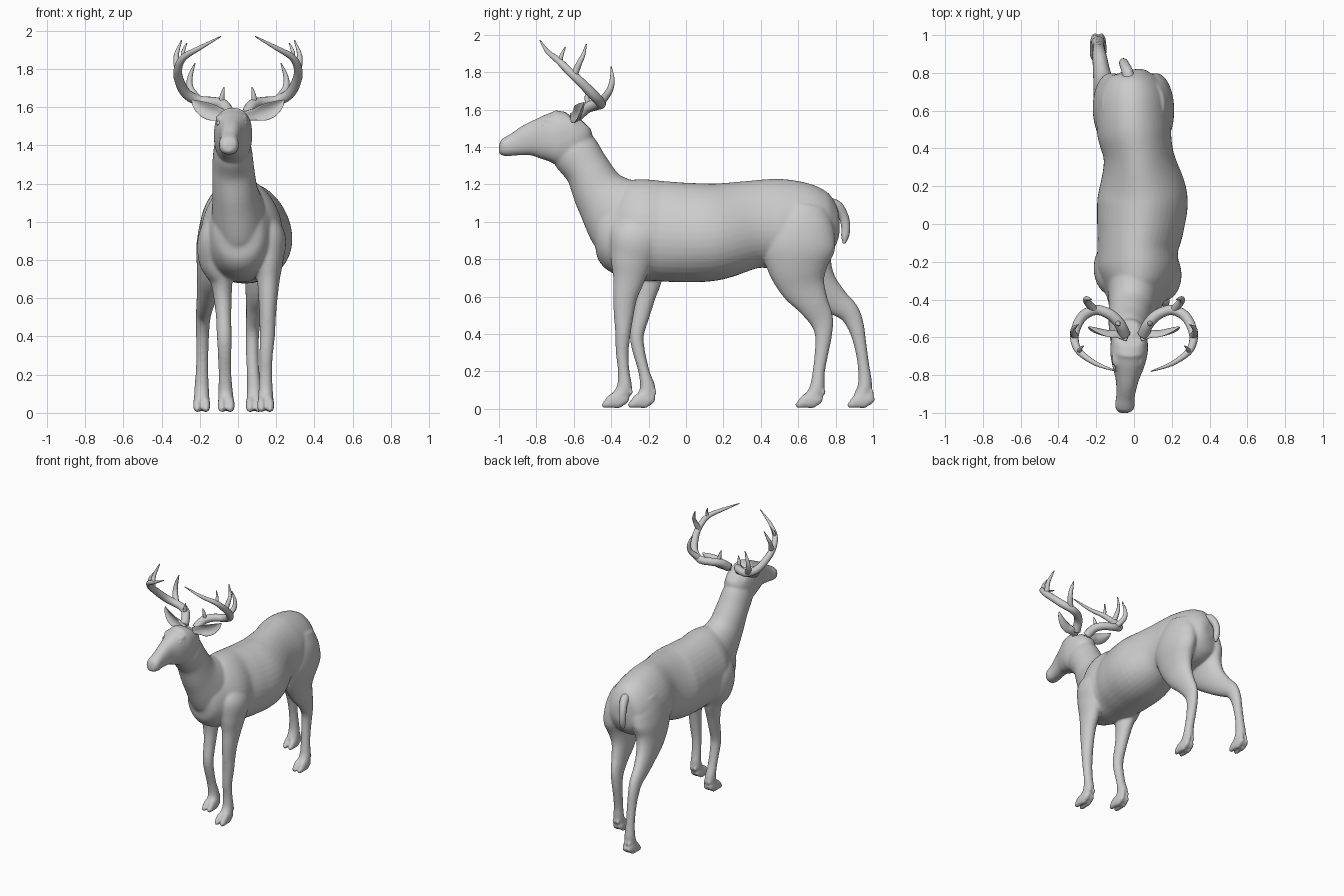
import bpy, bmesh, math
from mathutils import Vector

X = Vector((1, 0, 0))


def spline(keys, steps):
    """Catmull-Rom interpolation of (x, y, z, side radius, depth radius) keys."""
    out = []
    for i in range(len(keys) - 1):
        p0, p1 = keys[max(i - 1, 0)], keys[i]
        p2, p3 = keys[i + 1], keys[min(i + 2, len(keys) - 1)]
        for s in range(steps):
            t = s / steps
            out.append([0.5 * (2 * b + (c - a) * t + (2 * a - 5 * b + 4 * c - d) * t * t
                               + (3 * b - a - 3 * c + d) * t ** 3)
                        for a, b, c, d in zip(p0, p1, p2, p3)])
    out.append(list(keys[-1]))
    return out


def tube(bm, keys, side=X, sides=40, steps=6, cup=0.0, taper=0.0, box=1.0):
    """Closed oval loft along a path; cup bends edges forward, taper narrows the top, box squares it."""
    pts = spline([k if len(k) == 5 else (*k, k[3]) for k in keys], steps)
    rings = []
    for i, p in enumerate(pts):
        tan = (Vector(pts[min(i + 1, len(pts) - 1)][:3]) - Vector(pts[max(i - 1, 0)][:3])).normalized()
        u = (side - tan * side.dot(tan)).normalized()
        n = tan.cross(u)
        ring = []
        for k in range(sides):
            a = 2 * math.pi * k / sides
            c, s = (math.copysign(abs(f(a)) ** box, f(a)) for f in (math.cos, math.sin))
            co = Vector(p[:3]) + u * p[3] * c * (1 - taper * s) + n * (p[4] * s + cup * p[3] * c * c)
            co.z = max(co.z, 0.003)
            ring.append(bm.verts.new(co))
        rings.append(ring)
    for a, b in zip(rings, rings[1:]):
        for k in range(sides):
            bm.faces.new((a[k], a[(k + 1) % sides], b[(k + 1) % sides], b[k]))
    bm.faces.new(rings[0][::-1])
    bm.faces.new(rings[-1])


def ball(bm, co, scale):
    v = bmesh.ops.create_uvsphere(bm, u_segments=16, v_segments=10, radius=1)["verts"]
    for q in v:
        q.co = Vector(a * b for a, b in zip(q.co, scale)) + Vector(co)


def finish(bm, name, mirror=False):
    bmesh.ops.recalc_face_normals(bm, faces=bm.faces[:])
    for f in bm.faces:
        f.smooth = True
    me = bpy.data.meshes.new(name)
    bm.to_mesh(me)
    bm.free()
    ob = bpy.data.objects.new(name, me)
    bpy.context.collection.objects.link(ob)
    if mirror:
        m = ob.modifiers.new("mirror", "MIRROR")
        m.use_mirror_merge = False
    return ob


# torso, rump to chest
torso = [(-.02, .815, .985, .04, .06), (-.017, .795, .985, .1, .12), (-.015, .75, .985, .15, .178),
         (-.01, .66, .985, .185, .218), (.0, .5, .99, .195, .24), (.025, .35, .985, .185, .235),
         (.045, .15, .947, .235, .26), (.035, 0, .943, .23, .266), (.02, -.13, .95, .212, .268),
         (.02, -.25, .96, .212, .268), (.01, -.36, .97, .165, .245), (0, -.45, .99, .12, .16),
         (-.005, -.505, .995, .05, .07)]
# neck, withers to skull
neck = [(.01, -.26, .98, .15, .22), (.005, -.34, 1.03, .145, .22), (-.014, -.455, 1.15, .12, .15),
        (-.025, -.525, 1.275, .11, .122), (-.028, -.595, 1.375, .1, .128), (-.03, -.65, 1.44, .08, .1)]
# head, nape to nose
head = [(-.02, -.545, 1.53, .04, .045), (-.022, -.58, 1.495, .085, .11), (-.026, -.66, 1.455, .1, .15),
        (-.03, -.74, 1.449, .088, .126), (-.037, -.83, 1.44, .06, .09), (-.045, -.91, 1.416, .049, .063),
        (-.048, -.955, 1.402, .052, .052), (-.05, -.985, 1.395, .044, .042), (-.05, -1.0, 1.395, .024, .024)]
# legs, top to pastern
front_right = [(.105, -.25, 1.04, .06, .1), (.15, -.265, .92, .098, .14), (.158, -.29, .8, .08, .115),
               (.159, -.305, .7, .06, .087), (.157, -.325, .6, .05, .066), (.155, -.333, .5, .043, .053),
               (.153, -.337, .4, .04, .041), (.147, -.341, .3, .035, .034), (.145, -.333, .2, .034, .031),
               (.145, -.33, .11, .038, .042), (.145, -.36, .055, .042, .045)]
front_left = [(-.08, -.22, 1.04, .06, .1), (-.122, -.235, .92, .085, .14), (-.13, -.225, .8, .075, .11),
              (-.09, -.21, .7, .058, .085), (-.08, -.22, .6, .047, .058), (-.075, -.24, .5, .04, .046),
              (-.072, -.262, .4, .039, .038), (-.07, -.255, .32, .036, .034), (-.068, -.225, .2, .034, .03),
              (-.065, -.205, .11, .038, .042), (-.062, -.222, .055, .042, .045)]
hind_right = [(.08, .63, 1.08, .08, .13), (.1, .615, .98, .1, .18), (.118, .6, .87, .095, .198),
              (.112, .6, .76, .08, .165), (.1, .625, .66, .062, .125), (.09, .68, .56, .048, .085),
              (.08, .722, .48, .038, .066), (.075, .735, .4, .035, .047), (.075, .725, .3, .033, .037),
              (.08, .71, .2, .033, .033), (.085, .7, .11, .038, .04), (.085, .675, .055, .042, .045)]
hind_left = [(-.09, .63, 1.08, .08, .13), (-.105, .615, .98, .095, .18), (-.128, .61, .87, .09, .19),
             (-.14, .64, .76, .076, .155), (-.155, .71, .66, .06, .105), (-.17, .795, .58, .047, .076),
             (-.18, .868, .52, .04, .058), (-.185, .905, .45, .036, .046), (-.186, .928, .36, .033, .035),
             (-.188, .948, .24, .032, .031), (-.19, .957, .13, .038, .038), (-.19, .938, .06, .042, .045)]
legs = [front_right, front_left, hind_right, hind_left]

# body: overlapping lofts fused into one smooth skin
bm = bmesh.new()
tube(bm, torso, taper=.13)
tube(bm, neck)
tube(bm, head, box=.85)
for leg in legs:
    tube(bm, leg)
for s in (-1, 1):
    ball(bm, (-.033 + s * .06, -.715, 1.54), (.026, .045, .022))  # brow
    ball(bm, (-.05 + s * .03, -.965, 1.412), (.02, .022, .02))  # nostril wing
# cloven hooves with dewclaws, fused to the legs
for leg, toe in zip(legs, (-.448, -.308, .588, .865)):
    x, y = leg[-1][0], toe
    for s in (-1, 1):
        tube(bm, [(x + s * .016, y + .13, .03, .014, .02), (x + s * .019, y + .11, .045, .022, .042),
                  (x + s * .022, y + .06, .043, .023, .042), (x + s * .023, y + .02, .024, .019, .022),
                  (x + s * .02, y, .014, .01, .011)], sides=16)
        ball(bm, (x + s * .018, leg[-2][1] + .035, .09), (.011, .014, .018))
body = finish(bm, "body")
rm = body.modifiers.new("fuse", "REMESH")
rm.mode = "VOXEL"
rm.voxel_size = 0.008
rm.use_smooth_shade = True
sm = body.modifiers.new("soften", "SMOOTH")
sm.factor, sm.iterations = 0.5, 9

# tail
bm = bmesh.new()
tube(bm, [(-.02, .74, 1.1, .034), (-.035, .805, 1.085, .03), (-.05, .842, 1.03, .026), (-.055, .854, .97, .024),
          (-.053, .85, .92, .02), (-.05, .845, .885, .007)], sides=16)
finish(bm, "tail")

# antlers: main beam and tines, mirrored
bm = bmesh.new()
tube(bm, [(.05, -.585, 1.565, .032), (.075, -.53, 1.61, .03), (.125, -.48, 1.625, .028), (.2, -.455, 1.633, .027),
          (.27, -.487, 1.67, .027), (.308, -.555, 1.74, .025), (.314, -.62, 1.80, .022), (.285, -.68, 1.86, .018),
          (.2, -.74, 1.91, .012), (.09, -.78, 1.97, .003)], side=Vector((.3, .5, -.8)), sides=14)
for tine in ([(.085, -.52, 1.61, .016), (.083, -.53, 1.66, .012), (.073, -.535, 1.705, .003)],
             [(.21, -.455, 1.64, .022), (.25, -.41, 1.70, .018), (.25, -.395, 1.76, .013), (.225, -.4, 1.83, .003)],
             [(.312, -.6, 1.78, .02), (.323, -.57, 1.85, .015), (.318, -.55, 1.89, .011), (.295, -.533, 1.95, .003)],
             [(.285, -.675, 1.85, .014), (.287, -.665, 1.89, .01), (.268, -.645, 1.935, .003)]):
    tube(bm, tine, sides=12)
finish(bm, "antlers", mirror=True)

# ears: cupped leaves, mirrored
bm = bmesh.new()
tube(bm, [(.035, -.6, 1.555, .025, .02), (.085, -.58, 1.562, .032, .018), (.13, -.572, 1.572, .043, .01),
          (.175, -.562, 1.59, .04, .008), (.215, -.552, 1.615, .024, .007), (.24, -.545, 1.637, .004, .003)],
     side=Vector((0, 0, 1)), sides=20, cup=.6)
finish(bm, "ears", mirror=True)

# eyes
bm = bmesh.new()
for s in (-1, 1):
    ball(bm, (-.033 + s * .066, -.75, 1.515), (.014, .024, .014))
finish(bm, "eyes")
